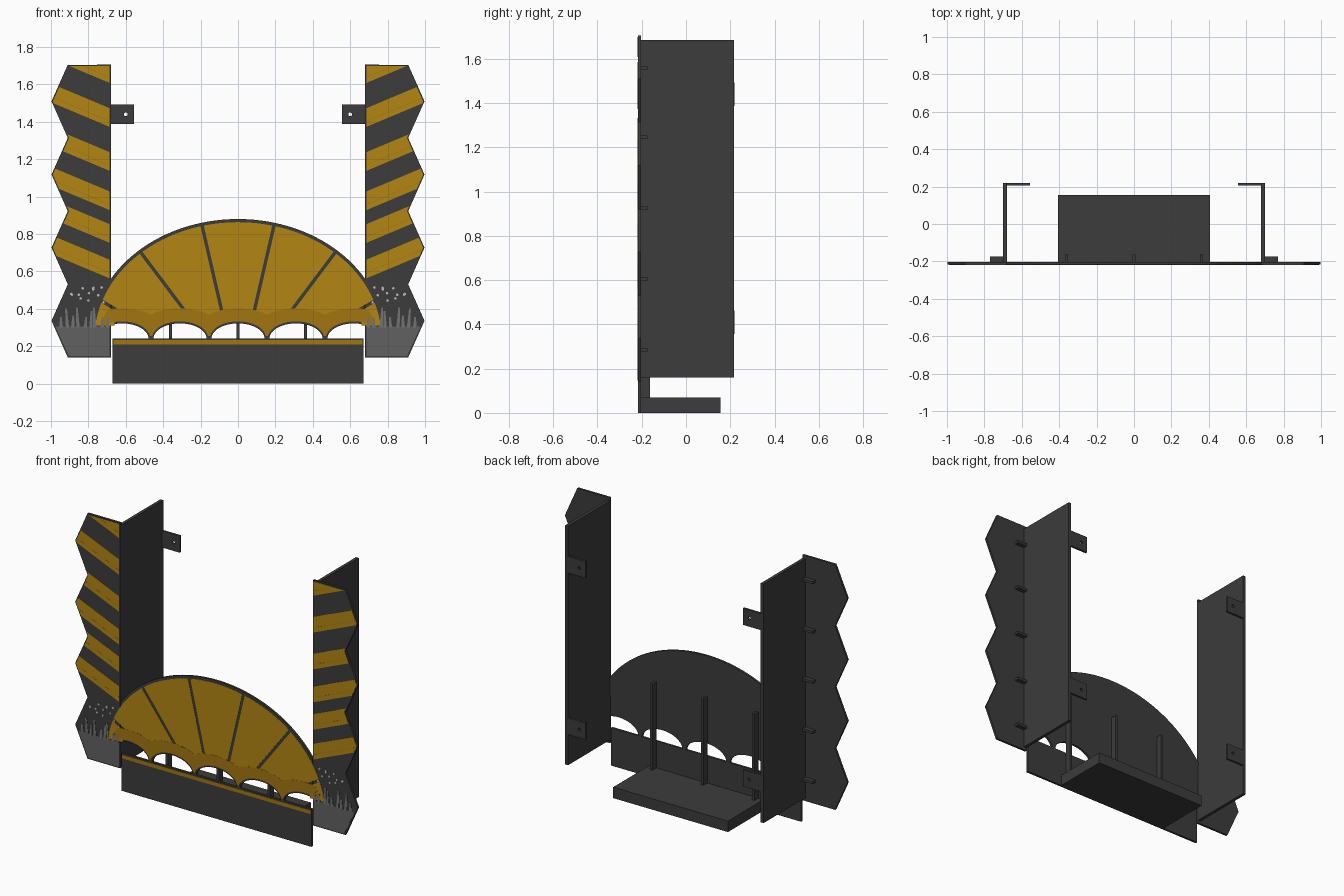
import bpy, bmesh, math, random

if "Cube" in bpy.data.objects:
    bpy.data.objects.remove(bpy.data.objects["Cube"])

random.seed(4)


def material(name, rgb):
    m = bpy.data.materials.new(name)
    m.diffuse_color = (*rgb, 1)
    m.use_nodes = True
    m.node_tree.nodes["Principled BSDF"].inputs["Base Color"].default_value = m.diffuse_color
    return m


DARK = material("charcoal", (0.045, 0.045, 0.045))
GOLD = material("gold", (0.45, 0.24, 0.006))
AMBER = material("amber", (0.36, 0.18, 0.005))
GREY = material("mid_grey", (0.12, 0.12, 0.12))
BLADE = material("grass_grey", (0.17, 0.17, 0.17))
PALE = material("pale_grey", (0.5, 0.5, 0.5))
BACK, FACE = -0.203, -0.217     # structural panel depth


def plates(name, polys, front, back, mat, mirror=False):
    """Extrude x-z outlines between two depths, as one object."""
    bm = bmesh.new()
    for poly in polys:
        if len(poly) < 3:
            continue
        f = bm.faces.new([bm.verts.new((x, front, z)) for x, z in poly])
        ext = bmesh.ops.extrude_face_region(bm, geom=[f])
        for v in ext["geom"]:
            if isinstance(v, bmesh.types.BMVert):
                v.co.y = back
    bmesh.ops.recalc_face_normals(bm, faces=bm.faces)
    me = bpy.data.meshes.new(name)
    bm.to_mesh(me)
    bm.free()
    me.materials.append(mat)
    ob = bpy.data.objects.new(name, me)
    bpy.context.collection.objects.link(ob)
    if mirror:
        ob.modifiers.new("mirror", "MIRROR").use_bisect_axis[0] = False
    return ob


def rect(x0, x1, z0, z1):
    return [(x0, z0), (x1, z0), (x1, z1), (x0, z1)]


def disc(x, z, r, n=12):
    return [(x + r * math.cos(2 * math.pi * i / n), z + r * math.sin(2 * math.pi * i / n)) for i in range(n)]


def clip(poly, a, b, d):
    """Keep the part of a polygon where a*x + b*z >= d."""
    out = []
    for i, q in enumerate(poly):
        p = poly[i - 1]
        sp, sq = a * p[0] + b * p[1] - d, a * q[0] + b * q[1] - d
        if (sp > 0) != (sq > 0):
            t = sp / (sp - sq)
            out.append((p[0] + t * (q[0] - p[0]), p[1] + t * (q[1] - p[1])))
        if sq > 0:
            out.append(q)
    return out


# Side towers: zigzag front panel, deep side wall
def tower_outline(inset):
    pts = [(0.68 + inset, 0.14 + inset)]
    for i in range(9):
        z = 0.14 + i * 0.1956
        z = min(max(z, 0.14 + inset), 1.705 - inset)
        pts.append(((0.91 if i % 2 == 0 else 0.997) - inset, z))
    return pts + [(0.68 + inset, 1.705 - inset)]


plates("tower_front_panel", [tower_outline(0)], FACE, BACK, DARK, True)
plates("tower_side_wall", [rect(0.68, 0.70, 0.16, 1.685)], BACK, 0.218, DARK, True)
plates("tower_panel_cleats", [rect(0.70, 0.77, z - 0.008, z + 0.008)
                              for z in (0.285, 0.605, 0.925, 1.245, 1.56)], BACK, -0.175, DARK, True)

# Wall mounting tabs with bolt holes
tabs = plates("mounting_tabs", [rect(0.555, 0.69, z - 0.053, z + 0.053) for z in (0.41, 1.44)],
              0.206, 0.22, DARK)
cutter = plates("tab_hole_cutter", [disc(0.60, z, 0.01) for z in (0.41, 1.44)], 0.15, 0.27, DARK)
cutter.hide_render = True
cutter.hide_viewport = True
hole = tabs.modifiers.new("holes", "BOOLEAN")
hole.object = cutter
hole.solver = "EXACT"
tabs.modifiers.new("mirror", "MIRROR")

# Diagonal stripes on the towers
skin = tower_outline(0.007)
stripes, seams = [], []
for zc in (0.61, 0.80, 0.975, 1.185, 1.42, 1.655):
    s = 0.42
    base = zc - s * 0.68
    for half, group in ((0.05, stripes), (0.0015, seams)):
        shift = 0.02 if group is seams else 0
        band = clip(skin, -s, 1, base - half - shift)
        group.append(clip(band, s, -1, -(base + half - shift)))
plates("tower_stripes", stripes, -0.2185, FACE, GOLD, True)
plates("stripe_seams", seams, -0.2188, -0.2185, AMBER, True)

# Grey ground, grass blades and specks at the tower feet
plates("tower_ground", [clip(skin, 0, -1, -0.305)], -0.2185, FACE, GREY, True)
blades = []
for i in range(9):
    x = 0.70 + i * 0.03 + random.uniform(-0.006, 0.006)
    x = min(x, 0.955)
    h, lean = random.uniform(0.05, 0.12), random.uniform(-0.01, 0.01)
    blades.append([(x - 0.009, 0.30), (x + 0.009, 0.30), (x + 0.006 + lean, 0.30 + h), (x - 0.004 + lean, 0.30 + h)])
plates("grass_blades", blades, -0.2199, FACE, BLADE, True)
plates("pale_specks", [disc(random.uniform(0.71, 0.92), random.uniform(0.43, 0.52), 0.007, 8)
                       for _ in range(12)], -0.2199, FACE, PALE, True)

# Arched centre panel with scalloped lower edge
CENTRES = [-0.62, -0.31, 0, 0.31, 0.62]


def ellipse_top(a, b, zc, n=96):
    return [(a * math.cos(math.pi * i / n), zc + b * math.sin(math.pi * i / n)) for i in range(n + 1)]


def scallops(half, rise, z0, span, limit):
    pts = []
    for c in CENTRES:
        for i in range(25):
            dx = -span * math.cos(math.pi * i / 24)
            if abs(c + dx) <= limit:
                pts.append((c + dx, z0 + rise * math.sqrt(max(0, 1 - (dx / half) ** 2))))
    return pts


low = scallops(0.142, 0.082, 0.24, 0.142, 0.679)
arch = clip(clip(ellipse_top(0.785, 0.64, 0.24), 1, 0, -0.679), -1, 0, -0.679)
arch = [p for p in arch if p[1] > 0.3]
plates("arch_panel", [arch + low], FACE, BACK, DARK)

# Gold fan segments between radiating spokes
gold = ellipse_top(0.768, 0.623, 0.24)
angles = [0, 30.5, 53, 77, 103, 127, 149.5, 180]
fan = []
for a0, a1 in zip(angles, angles[1:]):
    seg = clip(gold, 0, 1, 0.335 if a0 > 0 and a1 < 180 else 0.31)
    for ang, sign in ((a0, 1), (a1, -1)):
        t = math.radians(ang)
        nx, nz = -math.sin(t) * sign, math.cos(t) * sign
        seg = clip(seg, nx, nz, 0.012 * nz + 0.009)
    if a0 == 0:
        seg = clip(seg, 1, 0, 0.66)
    if a1 == 180:
        seg = clip(seg, -1, 0, 0.66)
    fan.append(seg)
plates("fan_segments", fan, -0.2187, FACE, GOLD)

# Amber scalloped valance over the openings
top = scallops(0.20, 0.09, 0.312, 0.155, 0.70)
bottom = scallops(0.15, 0.09, 0.243, 0.149, 0.72)
plates("scalloped_valance", [top[::-1] + [(-0.735, 0.325)] + bottom + [(0.735, 0.325)]],
       -0.2194, FACE, AMBER)

# Lower fascia with gold trim line
plates("base_fascia", [rect(-0.67, 0.67, 0, 0.241)], FACE, BACK, DARK)
plates("fascia_trim", [rect(-0.665, 0.665, 0.208, 0.232)], -0.2187, FACE, AMBER)

# Rear foot platform with bolts, and support posts
plates("foot_platform", [rect(-0.405, 0.405, 0, 0.07)], BACK, 0.155, DARK)
plates("support_posts", [rect(x - 0.008, x + 0.008, 0.07, 0.62) for x in (-0.36, 0, 0.36)],
       BACK, -0.163, DARK)
